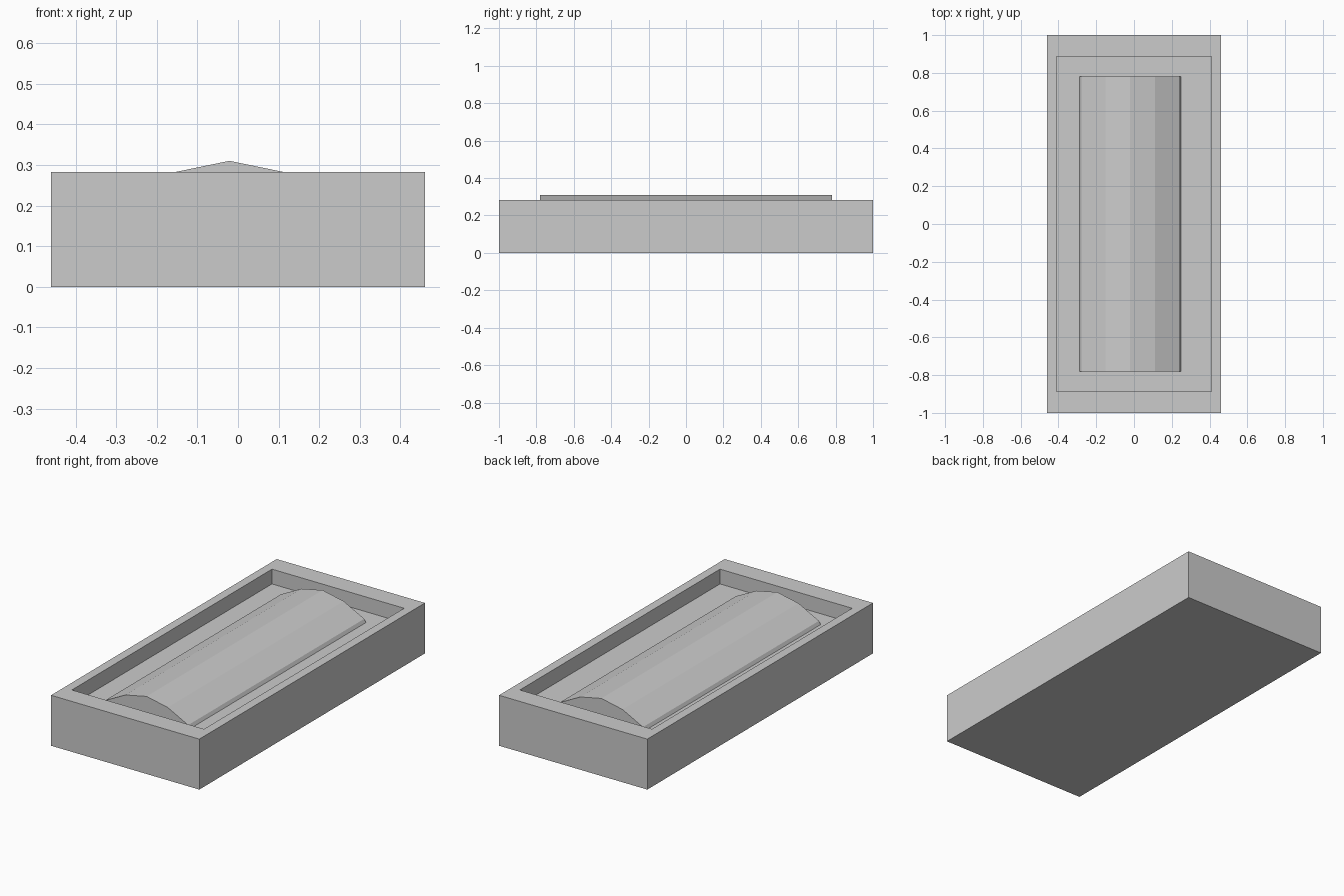
import bpy, bmesh

if "Cube" in bpy.data.objects:
    bpy.data.objects.remove(bpy.data.objects["Cube"])


def finish(bm, name):
    bmesh.ops.recalc_face_normals(bm, faces=bm.faces)
    mesh = bpy.data.meshes.new(name)
    bm.to_mesh(mesh)
    bm.free()
    obj = bpy.data.objects.new(name, mesh)
    bpy.context.collection.objects.link(obj)
    return obj


# Shallow tray: a solid block whose top is inset and sunk to the floor level
def make_tray(half_x, half_y, height, inner_x, inner_y, floor_z):
    bm = bmesh.new()
    rings = []
    for x, y, z in ((half_x, half_y, 0), (half_x, half_y, height),
                    (inner_x, inner_y, height), (inner_x, inner_y, floor_z)):
        rings.append([bm.verts.new((sx * x, sy * y, z))
                      for sx, sy in ((-1, -1), (1, -1), (1, 1), (-1, 1))])
    for a, b in zip(rings, rings[1:]):
        for i in range(4):
            j = (i + 1) % 4
            bm.faces.new((a[i], a[j], b[j], b[i]))
    bm.faces.new(rings[0][::-1])
    bm.faces.new(rings[-1])
    return finish(bm, "tray")


# Flattened low-poly roll, lying along y and half sunk into the tray floor
def make_roll(centre_x, half_length, top_z):
    quarter = [(0, top_z), (0.131, 0.283), (0.258, 0.218)]
    right = quarter + [(0.295, top_z / 2)]
    right += [(x, top_z + 0.001 - z) for x, z in reversed(quarter)]
    outline = right + [(-x, z) for x, z in reversed(right[1:-1])]
    bm = bmesh.new()
    cap = bm.faces.new([bm.verts.new((centre_x + x, -half_length, z))
                        for x, z in outline])
    res = bmesh.ops.extrude_face_region(bm, geom=[cap], use_keep_orig=True)
    moved = [v for v in res["geom"] if isinstance(v, bmesh.types.BMVert)]
    bmesh.ops.translate(bm, verts=moved, vec=(0, 2 * half_length, 0))
    return finish(bm, "roll")


make_tray(0.46, 1.0, 0.283, 0.41, 0.887, 0.2)
make_roll(-0.021, 0.78, 0.31)
